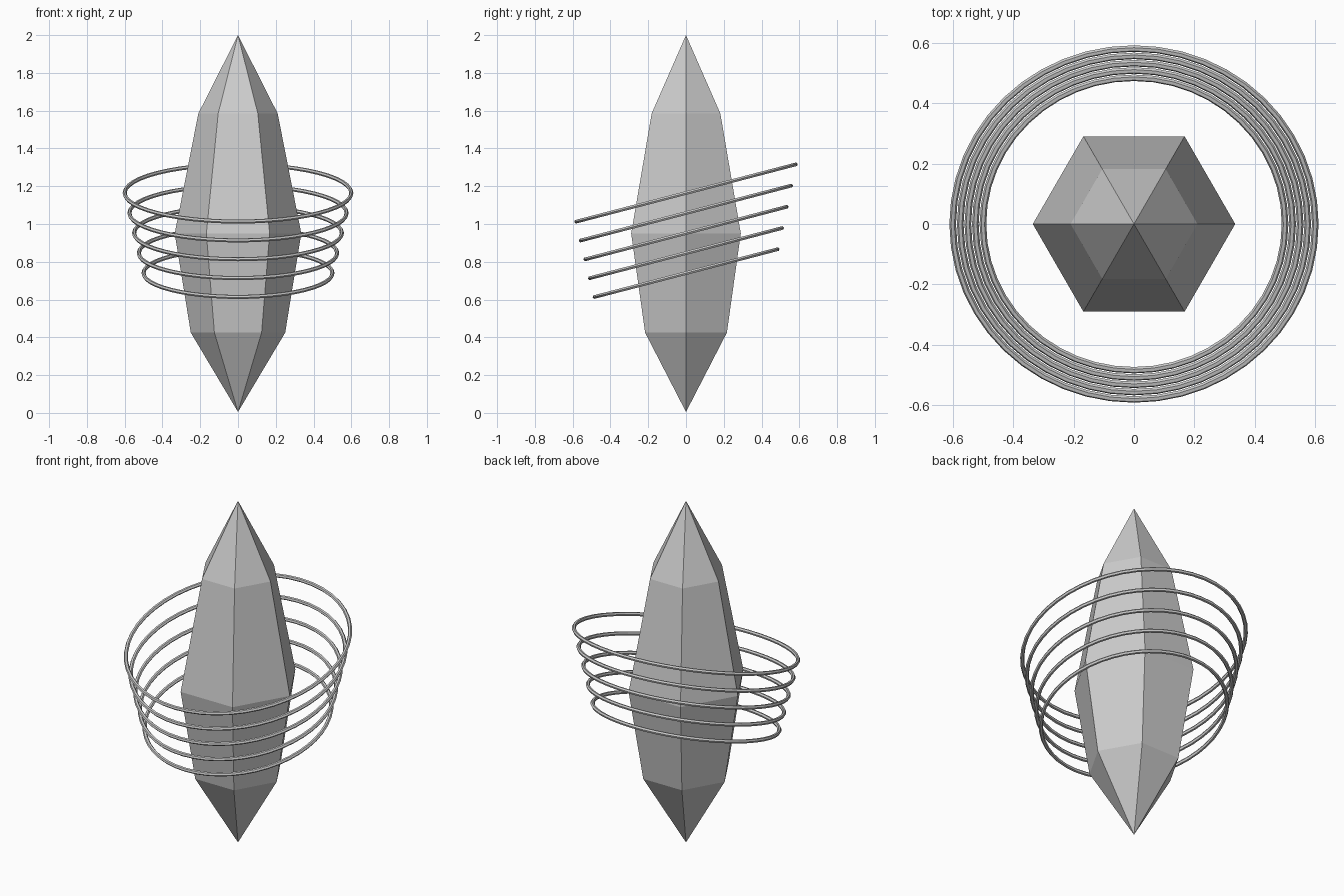
import bpy, bmesh
from math import sin, cos, pi, radians
from mathutils import Matrix

cube = bpy.data.objects.get("Cube")
if cube:
    bpy.data.objects.remove(cube, do_unlink=True)


def make_material(name, color):
    mat = bpy.data.materials.new(name)
    mat.use_nodes = True
    mat.diffuse_color = color
    mat.node_tree.nodes["Principled BSDF"].inputs["Base Color"].default_value = color
    return mat


def make_object(name, bm, mat):
    bmesh.ops.recalc_face_normals(bm, faces=bm.faces[:])
    mesh = bpy.data.meshes.new(name)
    bm.to_mesh(mesh)
    bm.free()
    mesh.materials.append(mat)
    obj = bpy.data.objects.new(name, mesh)
    bpy.context.collection.objects.link(obj)
    return obj


def loop_verts(bm, radius, z, sides):
    return [bm.verts.new((radius * cos(2 * pi * i / sides),
                          radius * sin(2 * pi * i / sides), z)) for i in range(sides)]


def bridge(bm, a, b):
    n = len(a)
    for i in range(n):
        j = (i + 1) % n
        bm.faces.new((a[i], a[j], b[j], b[i]))


grey = make_material("light grey", (0.6, 0.6, 0.6, 1))

# Six-sided crystal, pointed at both ends
bm = bmesh.new()
rows = [loop_verts(bm, r, z, 6) for r, z in ((0.25, 0.425), (0.335, 0.95), (0.21, 1.585))]
for low, high in zip(rows, rows[1:]):
    bridge(bm, low, high)
for row, z in ((rows[0], 0.005), (rows[-1], 2.0)):
    tip = bm.verts.new((0, 0, z))
    for i in range(6):
        bm.faces.new((row[i], row[(i + 1) % 6], tip))
make_object("crystal", bm, grey)

# Five tilted rings, widening upward
TUBE = 0.011
for k in range(5):
    bm = bmesh.new()
    radius = 0.5 + 0.025 * k
    loops = [loop_verts(bm, radius + TUBE * cos(a), TUBE * sin(a), 48)
             for a in (2 * pi * s / 6 for s in range(6))]
    for s in range(6):
        bridge(bm, loops[s], loops[(s + 1) % 6])
    ring = make_object(f"ring_{k + 1}", bm, grey)
    ring.matrix_world = Matrix.Translation((0, 0, 0.74 + 0.106 * k)) @ Matrix.Rotation(radians(14.6), 4, "X")
